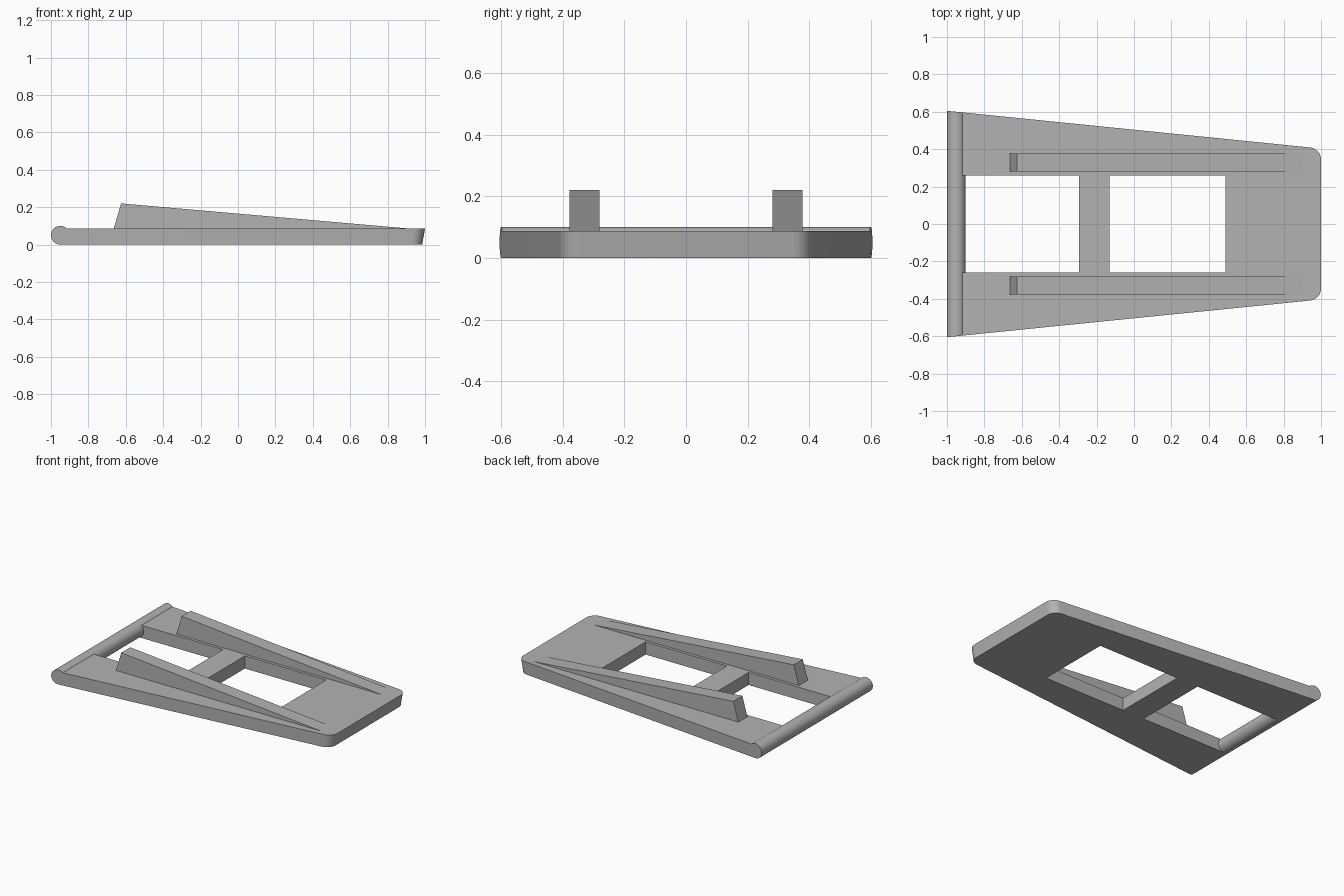
import bpy
import bmesh
import math

cube = bpy.data.objects.get("Cube")
if cube:
    bpy.data.objects.remove(cube, do_unlink=True)

grey = bpy.data.materials.new("plain grey")
grey.use_nodes = True
colour = (0.45, 0.45, 0.45, 1)
grey.diffuse_color = colour
grey.node_tree.nodes["Principled BSDF"].inputs["Base Color"].default_value = colour

TOP = 0.087
BAR_X, BAR_R = -0.95, 0.05


def half_width(x):
    """Half width of the tapering base at x."""
    return 0.605 - 0.101 * (x + 1)


def finish(name, bm):
    bmesh.ops.recalc_face_normals(bm, faces=bm.faces)
    mesh = bpy.data.meshes.new(name)
    bm.to_mesh(mesh)
    bm.free()
    mesh.materials.append(grey)
    obj = bpy.data.objects.new(name, mesh)
    bpy.context.collection.objects.link(obj)
    bpy.ops.object.select_all(action="DESELECT")
    obj.select_set(True)
    bpy.context.view_layer.objects.active = obj
    bpy.ops.object.shade_smooth_by_angle(angle=math.radians(30))
    return obj


def extrude(bm, faces, offset):
    geom = bmesh.ops.extrude_face_region(bm, geom=faces)["geom"]
    verts = [v for v in geom if isinstance(v, bmesh.types.BMVert)]
    bmesh.ops.translate(bm, verts=verts, vec=offset)
    return verts


def add_loop(bm, points):
    verts = [bm.verts.new((x, y, 0)) for x, y in points]
    return [bm.edges.new((v, verts[i - 1])) for i, v in enumerate(verts)]


# Base plate: tapered, rounded at the narrow end, notched behind the bar
radius = 0.065
corner_y = half_width(1 - radius) - radius
side = [(BAR_X, 0.26), (BAR_X, half_width(BAR_X))]
for i in range(9):
    a = math.radians(84 * (1 - i / 8))
    side.append((1 - radius + radius * math.cos(a), corner_y + radius * math.sin(a)))
outline = side + [(x, -y) for x, y in reversed(side)]
outline += [(-0.295, -0.26), (-0.295, 0.26)]
window = [(-0.13, -0.26), (0.49, -0.26), (0.49, 0.26), (-0.13, 0.26)]

bm = bmesh.new()
edges = add_loop(bm, outline) + add_loop(bm, window)
bmesh.ops.triangle_fill(bm, edges=edges, use_beauty=True)
extrude(bm, bm.faces[:], (0, 0, TOP))
# The narrow end leans outward towards the top
for v in bm.verts:
    if v.co.x > 0.9 and v.co.z < 0.01:
        v.co.x -= 0.015
bmesh.ops.dissolve_limit(bm, angle_limit=0.01, verts=bm.verts, edges=bm.edges)
finish("base_plate", bm)

# Round bar across the wide end, with ends cut along the taper
bm = bmesh.new()
bmesh.ops.create_cone(bm, cap_ends=True, segments=32, radius1=BAR_R, radius2=BAR_R, depth=2)
for v in bm.verts:
    x, z, s = v.co.x + BAR_X, v.co.y + BAR_R, v.co.z
    v.co = (x, math.copysign(half_width(x), s), z)
finish("cross_bar", bm)

# Two wedge rails rising towards the bar
for name, y in (("left_rail", 0.28), ("right_rail", -0.378)):
    bm = bmesh.new()
    profile = [(-0.675, 0.05), (-0.625, 0.22), (0.9, TOP), (0.9, 0.05)]
    face = bm.faces.new([bm.verts.new((x, y, z)) for x, z in profile])
    extrude(bm, [face], (0, 0.098, 0))
    finish(name, bm)
